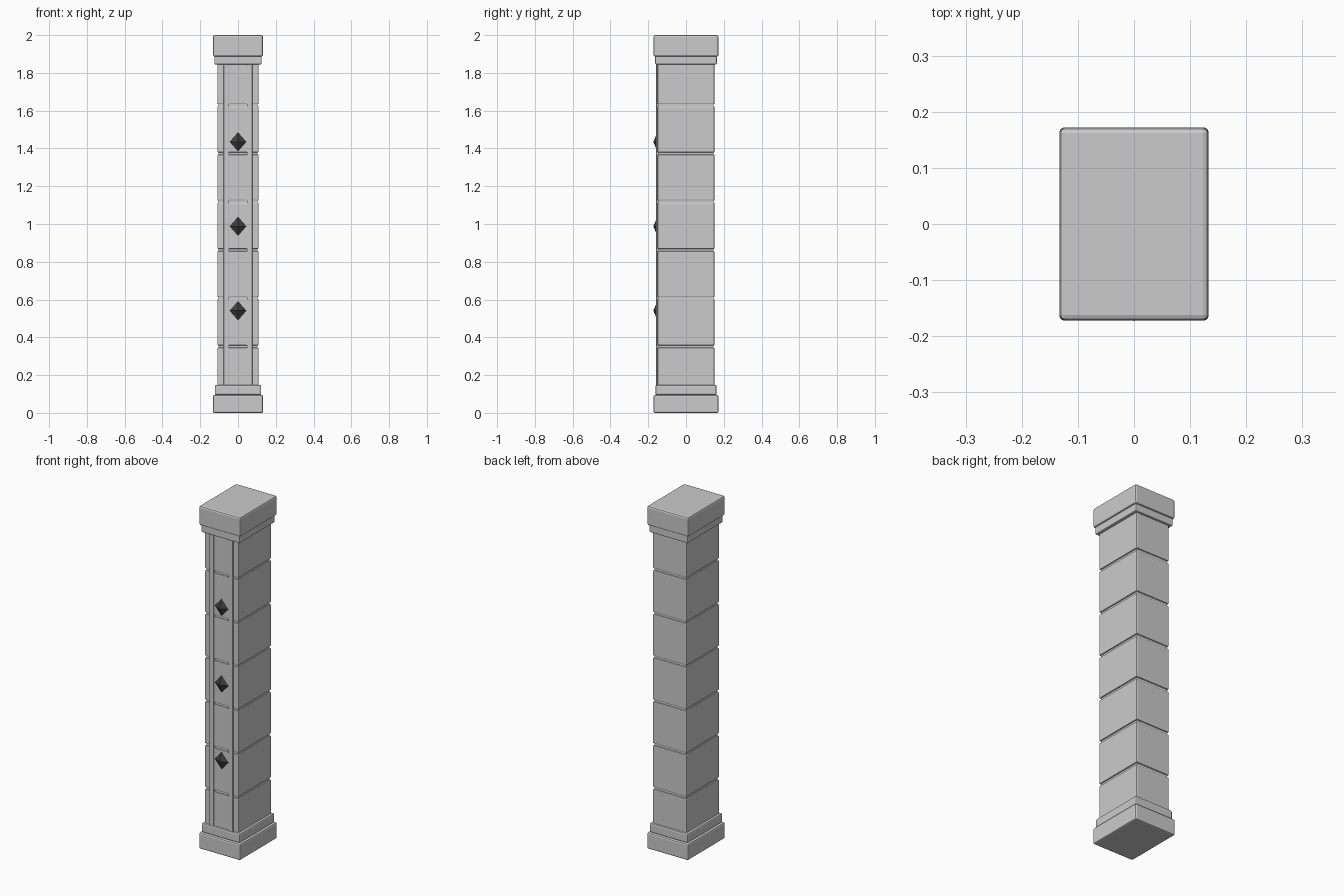
import bpy, bmesh
from mathutils import Matrix

if "Cube" in bpy.data.objects:
    bpy.data.objects.remove(bpy.data.objects["Cube"])


def box(name, x, y, z, bevel=0.006):
    """Bevelled box from (min, max) ranges."""
    bm = bmesh.new()
    size = [r[1] - r[0] for r in (x, y, z)]
    mid = [(r[0] + r[1]) / 2 for r in (x, y, z)]
    bmesh.ops.create_cube(bm, size=1, matrix=Matrix.Translation(mid) @ Matrix.Diagonal((*size, 1)))
    if bevel:
        bmesh.ops.bevel(bm, geom=bm.edges[:], offset=bevel, segments=2, profile=0.5, affect='EDGES')
    return finish(name, bm)


def finish(name, bm):
    mesh = bpy.data.meshes.new(name)
    bm.to_mesh(mesh)
    bm.free()
    ob = bpy.data.objects.new(name, mesh)
    bpy.context.collection.objects.link(ob)
    return ob


def slab(name, hx, hy, z0, z1, bevel=0.006):
    return box(name, (-hx, hx), (-hy, hy), (z0, z1), bevel)


# Base and capital
slab("base_plinth", 0.133, 0.172, 0.0, 0.094, 0.008)
slab("base_moulding", 0.123, 0.162, 0.094, 0.148, 0.008)
slab("capital_moulding", 0.125, 0.163, 1.845, 1.892)
slab("capital_block", 0.133, 0.172, 1.886, 2.0, 0.01)

# Shaft: stone blocks around a recessed core
slab("shaft_core", 0.102, 0.145, 0.1, 1.88, 0)
seams = [0.13] + [0.351 + 0.2555 * i for i in range(6)] + [1.86]
for i in range(7):
    slab(f"shaft_block_{i + 1}", 0.109, 0.151, seams[i] + 0.006, seams[i + 1] - 0.006, 0.005)

# Two vertical rails on the front
for side, s in (("left", -1), ("right", 1)):
    c = 0.062 * s
    box(f"front_rail_{side}", (c - 0.014, c + 0.014), (-0.158, -0.14), (0.14, 1.845), 0.003)

# Dark diamond studs
dark = bpy.data.materials.new("dark_stud")
dark.diffuse_color = (0.045, 0.048, 0.045, 1)
dark.use_nodes = True
dark.node_tree.nodes["Principled BSDF"].inputs["Base Color"].default_value = dark.diffuse_color
for i, z in enumerate((0.541, 0.988, 1.435)):
    bm = bmesh.new()
    for sy in (-1, 1):
        m = Matrix.Translation((0, -0.149, z)) @ Matrix.Diagonal((0.049, 0.024, 0.056, 1))
        tip = bm.verts.new(m @ Matrix.Translation((0, sy, 0)).to_translation())
        ring = [bm.verts.new(m @ Matrix.Translation(p).to_translation())
                for p in ((1, 0, 0), (0, 0, 1), (-1, 0, 0), (0, 0, -1))]
        for k in range(4):
            bm.faces.new((tip, ring[k], ring[(k + 1) % 4]))
    bmesh.ops.remove_doubles(bm, verts=bm.verts[:], dist=1e-5)
    bmesh.ops.recalc_face_normals(bm, faces=bm.faces[:])
    finish(f"diamond_stud_{i + 1}", bm).data.materials.append(dark)
